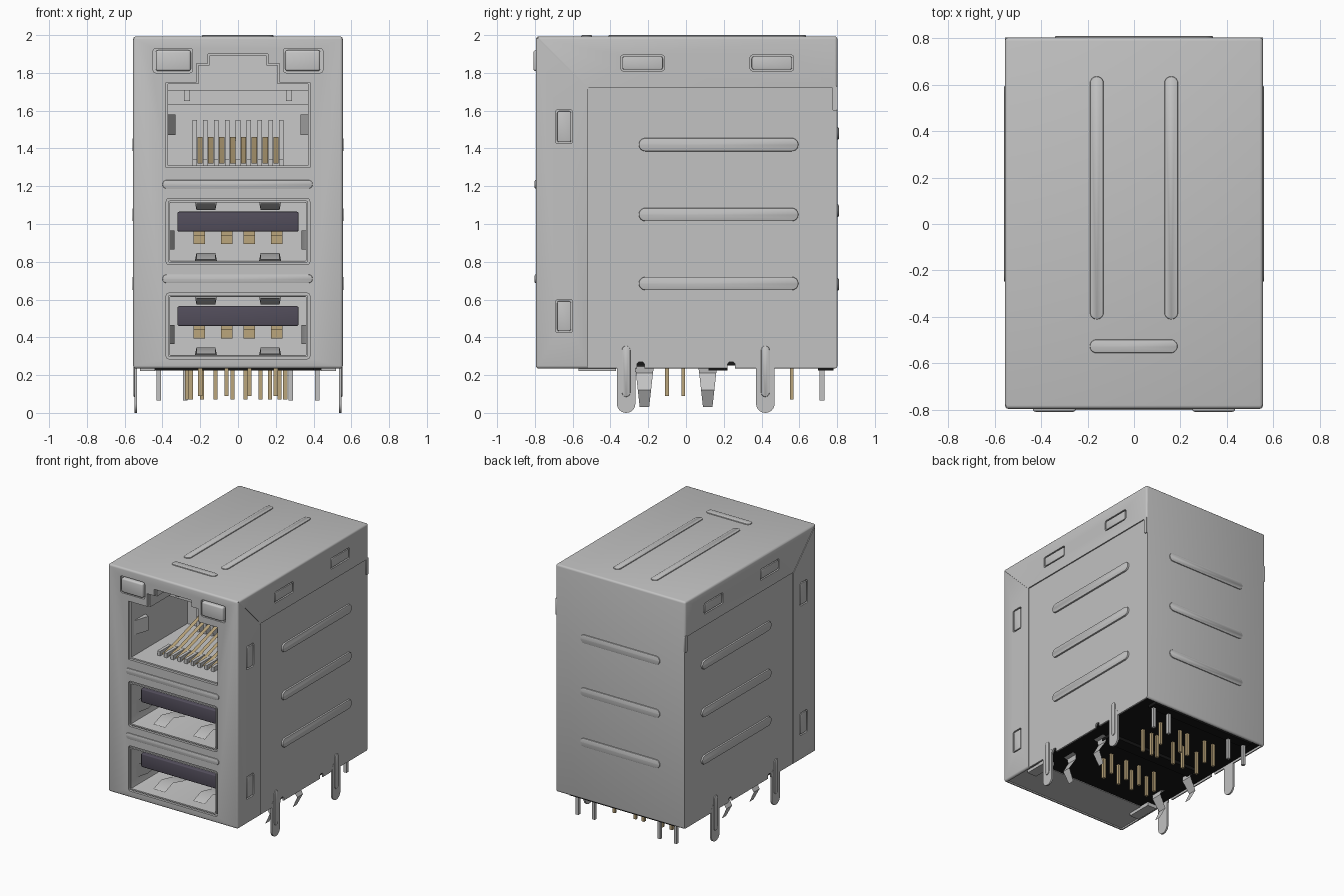
import bpy, bmesh, math
from mathutils import Vector

if "Cube" in bpy.data.objects:
    bpy.data.objects.remove(bpy.data.objects["Cube"])


def material(name, rgb):
    m = bpy.data.materials.new(name)
    m.diffuse_color = (*rgb, 1)
    m.use_nodes = True
    m.node_tree.nodes["Principled BSDF"].inputs["Base Color"].default_value = m.diffuse_color
    return m


METAL = material("shield_metal", (0.54, 0.54, 0.54))
LINING = material("light_lining", (0.58, 0.58, 0.58))
GOLD = material("gold_contact", (0.50, 0.38, 0.20))
TONGUE = material("dark_tongue", (0.085, 0.075, 0.105))
BLACK = material("black_plastic", (0.008, 0.008, 0.008))


def finish(name, bm, mat):
    bmesh.ops.recalc_face_normals(bm, faces=bm.faces[:])
    me = bpy.data.meshes.new(name)
    bm.to_mesh(me)
    bm.free()
    me.materials.append(mat)
    ob = bpy.data.objects.new(name, me)
    bpy.context.collection.objects.link(ob)
    return ob


def rrect(u0, u1, v0, v1, r=None, n=6):
    """Rounded rectangle outline; without r it is a capsule."""
    r = min(u1 - u0, v1 - v0) * 0.499 if r is None else r
    pts = []
    for k, (cu, cv) in enumerate(((u1 - r, v1 - r), (u0 + r, v1 - r),
                                  (u0 + r, v0 + r), (u1 - r, v0 + r))):
        for i in range(n + 1):
            a = math.pi / 2 * (k + i / n)
            pts.append((cu + r * math.cos(a), cv + r * math.sin(a)))
    return pts


def plate(name, pts, axis, a, b, mat=METAL, rnd=0, hollow=False):
    """Extrude an outline along axis from a to b; rnd rounds the b rim,
    hollow leaves an open cavity (mouth at a)."""
    place = {'x': lambda u, v: (a, u, v), 'y': lambda u, v: (u, a, v),
             'z': lambda u, v: (u, v, a)}[axis]
    step = Vector([(b - a) if c == axis else 0 for c in 'xyz'])
    bm = bmesh.new()
    base = bm.faces.new([bm.verts.new(place(u, v)) for u, v in pts])
    new = bmesh.ops.extrude_face_region(bm, geom=[base], use_keep_orig=True)['geom']
    bmesh.ops.translate(bm, vec=step, verts=[g for g in new if isinstance(g, bmesh.types.BMVert)])
    bmesh.ops.recalc_face_normals(bm, faces=bm.faces[:])
    if rnd:
        rim = [g for g in new if isinstance(g, bmesh.types.BMEdge)]
        bmesh.ops.bevel(bm, geom=rim, offset=rnd, segments=2, profile=0.5, affect='EDGES')
    if hollow:
        bmesh.ops.delete(bm, geom=[base], context='FACES_ONLY')
        bmesh.ops.solidify(bm, geom=bm.faces[:], thickness=0.01)
    return finish(name, bm, mat)


def box(name, x0, x1, y0, y1, z0, z1, mat=METAL, bevel=0):
    bm = bmesh.new()
    bmesh.ops.create_cube(bm, size=1)
    for v in bm.verts:
        v.co = ((x0 + x1) / 2 + v.co.x * (x1 - x0), (y0 + y1) / 2 + v.co.y * (y1 - y0),
                (z0 + z1) / 2 + v.co.z * (z1 - z0))
    if bevel:
        bmesh.ops.bevel(bm, geom=bm.edges[:], offset=bevel, segments=3, profile=0.5, affect='EDGES')
    return finish(name, bm, mat)


def strip(name, path, widths, across, thick, mat=METAL):
    """Bent flat strip following a path, width measured along 'across'."""
    bm = bmesh.new()
    rows = [[bm.verts.new(Vector(p) + Vector(across) * s * w / 2) for s in (-1, 1)]
            for p, w in zip(path, widths)]
    for (a, b), (c, d) in zip(rows, rows[1:]):
        bm.faces.new((a, b, d, c))
    bmesh.ops.solidify(bm, geom=bm.faces[:], thickness=thick)
    return finish(name, bm, mat)


# outer shield: rounded box, hollowed and cut
half = [(0.16, 1.90), (0.16, 1.85), (0.22, 1.85), (0.22, 1.75), (0.38, 1.75), (0.38, 1.30)]
jack_outline = half + [(-x, z) for x, z in reversed(half)]
usb_floors = (0.285, 0.785)
shell = box("shield_shell", -0.555, 0.555, -0.795, 0.802, 0.235, 1.993, bevel=0.015)
cuts = [box("cut", -0.535, 0.535, -0.775, 0.785, 0, 1.973),
        plate("cut", jack_outline, 'y', -0.9, -0.7)]
for z in usb_floors:
    cuts.append(plate("cut", rrect(-0.38, 0.38, z, z + 0.35, 0.015, 2), 'y', -0.9, -0.7))
latches = [(-0.345, -0.115, 1.81, 1.895), (0.34, 0.57, 1.81, 1.895),
           (-0.69, -0.60, 1.425, 1.605), (-0.69, -0.60, 0.425, 0.60)]
for s in (-1, 1):
    x0, x1 = sorted((s * 0.24, s * 0.45))
    cuts.append(plate("cut", rrect(x0, x1, 1.80, 1.93, 0.015, 2), 'y', -0.9, -0.7))
    # recessed side panel and diagonal fold seam
    cuts.append(plate("cut", [(-0.52, 0), (0.9, 0), (0.9, 1.72), (-0.52, 1.72)], 'x', s * 0.546, s * 0.6))
    cuts.append(plate("cut", [(-0.803, 1.997), (-0.797, 2.003), (-0.515, 1.721), (-0.521, 1.715)],
                      'x', s * 0.551, s * 0.6))
    for y in (-0.24, 0.24):
        cuts.append(plate("cut", rrect(y - 0.02, y + 0.02, 0.2, 0.27, 0.015, 3), 'x', s * 0.5, s * 0.6))
    for l in latches:
        cuts.append(plate("cut", rrect(*l, 0.012, 2), 'x', s * 0.5, s * 0.6))
bpy.context.view_layer.objects.active = shell
for c in cuts:
    m = shell.modifiers.new("cut", 'BOOLEAN')
    m.operation, m.solver, m.object = 'DIFFERENCE', 'EXACT', c
    bpy.ops.object.modifier_apply(modifier=m.name)
    bpy.data.objects.remove(c)
shell.data.materials.clear()
shell.data.materials.append(METAL)
for p in shell.data.polygons:
    p.material_index = 0

# stiffening ridges on the top, front, back and sides
for s in (-1, 1):
    plate("top_ridge", rrect(s * 0.16 - 0.029, s * 0.16 + 0.029, -0.41, 0.635), 'z', 1.985, 2.0, rnd=0.005)
plate("top_cross_ridge", rrect(-0.19, 0.187, -0.555, -0.497), 'z', 1.985, 2.0, rnd=0.005)
for z in (1.21, 0.71):
    plate("front_ridge", rrect(-0.4, 0.395, z - 0.023, z + 0.023), 'y', -0.785, -0.801, rnd=0.005)
for z in (1.48, 1.07, 0.68):
    plate("back_ridge", rrect(-0.34, 0.34, z - 0.033, z + 0.033), 'y', 0.795, 0.809, rnd=0.005)

for s in (-1, 1):
    for z in (1.42, 1.05, 0.685):
        plate("side_ridge", rrect(-0.25, 0.595, z - 0.035, z + 0.035), 'x', s * 0.54, s * 0.559, rnd=0.006)
    # latch tongues seen in the side windows, and cap corner tab
    for a, b, c, d in latches:
        plate("latch_tongue", rrect(a + 0.008, b - 0.008, c + 0.008, d - 0.008, 0.01, 2),
              'x', s * 0.525, s * 0.555, rnd=0.004)
        plate("latch_backing", rrect(a - 0.02, b + 0.02, c - 0.02, d + 0.02, 0.01, 2), 'x', s * 0.52, s * 0.534)
    plate("corner_tab", rrect(0.775, 0.802, 1.60, 1.73, 0.008, 2), 'x', s * 0.54, s * 0.555)
    # rounded board legs with embossed rib
    for y in (-0.317, 0.42):
        plate("board_leg", rrect(y - 0.049, y + 0.049, 0.0, 0.30), 'x', s * 0.534, s * 0.547)
        plate("leg_rib", rrect(y - 0.022, y + 0.022, 0.085, 0.355), 'x', s * 0.54, s * 0.553, rnd=0.004)
    # bent snap legs
    for y in (-0.22, 0.115):
        strip("snap_leg", [(s * 0.50, y, 0.262), (s * 0.40, y, 0.245), (s * 0.395, y, 0.21),
                           (s * 0.45, y, 0.12), (s * 0.405, y, 0.03)],
              (0.1, 0.1, 0.09, 0.07, 0.05), (0, 1, 0), 0.012)
    # indicator lamps
    x0, x1 = sorted((s * 0.25, s * 0.435))
    box("indicator_lamp", x0, x1, -0.808, -0.6, 1.81, 1.92, LINING, 0.012)
    box("lamp_holder", x0 - 0.02, x1 + 0.02, -0.77, -0.5, 1.79, 1.94, LINING)
    # lamp pins
    for x in (0.28, 0.42):
        box("lamp_pin", s * x - 0.012, s * x + 0.012, 0.708, 0.732, 0.065, 0.26)

# network jack cavity and its fittings
plate("jack_cavity", jack_outline, 'y', -0.775, -0.08, LINING, hollow=True)
box("jack_ledge", -0.375, 0.375, -0.35, -0.09, 1.63, 1.71, LINING)
for s in (-1, 1):
    box("ledge_rib", s * 0.27 - 0.015, s * 0.27 + 0.015, -0.365, -0.34, 1.65, 1.71, LINING)
    plate("jack_side_catch", [(s * 0.379, -0.77), (s * 0.33, -0.62), (s * 0.379, -0.6)], 'z', 1.47, 1.58, LINING)
for i in range(9):
    x = -0.23 + i * 0.0575
    box("contact_comb", x - 0.012, x + 0.012, -0.16, -0.085, 1.302, 1.55, LINING)
    box("floor_comb", x - 0.012, x + 0.012, -0.64, -0.50, 1.302, 1.345, LINING)
for i in range(8):
    x = -0.201 + i * 0.0575
    strip("jack_contact", [(x, -0.62, 1.32), (x, -0.5, 1.345), (x, -0.12, 1.46)],
          (0.028,) * 3, (1, 0, 0), 0.014, GOLD)

# two stacked plug ports
for z in usb_floors:
    plate("port_cavity", rrect(-0.37, 0.37, z + 0.01, z + 0.34, 0.012, 2), 'y', -0.79, -0.25, LINING, hollow=True)
    box("port_tongue", -0.32, 0.32, -0.73, -0.26, z + 0.175, z + 0.28, TONGUE, 0.008)
    for x in (-0.205, -0.06, 0.06, 0.205):
        box("port_contact", x - 0.03, x + 0.03, -0.68, -0.26, z + 0.155, z + 0.18, GOLD)
        box("contact_root", x - 0.03, x + 0.03, -0.32, -0.26, z + 0.11, z + 0.16, GOLD)
    for s in (-1, 1):
        for f, d in ((z + 0.012, 1), (z + 0.338, -1)):
            strip("plug_spring", [(s * 0.17, -0.42, f), (s * 0.17, -0.62, f + d * 0.05),
                                  (s * 0.17, -0.72, f + d * 0.015)], (0.12, 0.1, 0.1), (1, 0, 0), 0.01)
        strip("side_spring", [(s * 0.368, -0.4, z + 0.13), (s * 0.335, -0.62, z + 0.13),
                              (s * 0.36, -0.73, z + 0.13)], (0.1,) * 3, (0, 0, 1), 0.01)

# underside: black insulator, front shield floor, feet
box("insulator_base", -0.533, 0.533, -0.45, 0.783, 0.25, 0.272, BLACK)
box("front_floor", -0.533, 0.533, -0.78, -0.45, 0.245, 0.262)
for s in (-1, 1):
    box("floor_tab", s * 0.48 - 0.04, s * 0.48 + 0.04, -0.57, -0.37, 0.222, 0.25)
box("insulator_foot", -0.40, 0.40, 0.12, 0.22, 0.225, 0.26, BLACK)
box("rear_foot", -0.45, 0.45, 0.70, 0.78, 0.225, 0.26, BLACK)

# solder pins
rows = [(-0.1, (-0.2, -0.06, 0.06, 0.2)), (-0.015, (-0.2, -0.06, 0.06, 0.2)),
        (0.40, (-0.25, -0.12, -0.03, 0.12, 0.17, 0.25)), (0.56, (-0.27, -0.19, -0.03, 0.04, 0.22))]
for y, xs in rows:
    for x in xs:
        box("solder_pin", x - 0.011, x + 0.011, y - 0.01, y + 0.01, 0.07 if y > 0.1 else 0.09, 0.26, GOLD)

bpy.ops.object.select_all(action='SELECT')
bpy.ops.object.shade_smooth_by_angle(angle=math.radians(35))
